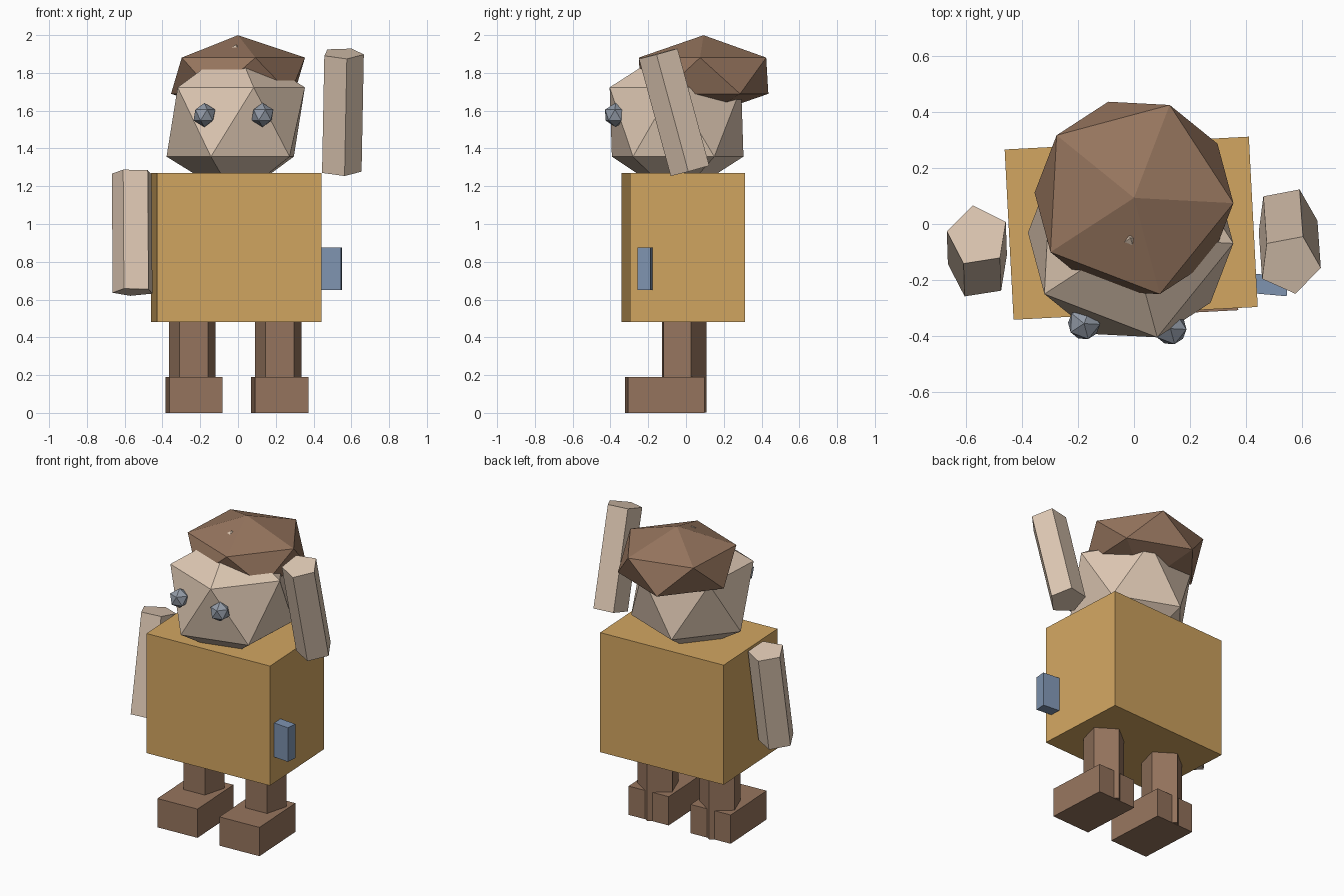
import bpy, bmesh
from math import radians, cos, sin, pi
from mathutils import Matrix, Vector

cube = bpy.data.objects.get("Cube")
if cube:
    bpy.data.objects.remove(cube, do_unlink=True)


def material(name, r, g, b):
    """Flat colour given as 0-255 sRGB, stored linear."""
    rgba = tuple((c / 255 / 12.92) if c < 10 else ((c / 255 + 0.055) / 1.055) ** 2.4
                 for c in (r, g, b)) + (1.0,)
    mat = bpy.data.materials.new(name)
    mat.use_nodes = True
    mat.diffuse_color = rgba
    mat.node_tree.nodes["Principled BSDF"].inputs["Base Color"].default_value = rgba
    return mat


TAN = material("tan_cloth", 210, 166, 97)
SKIN = material("pale_skin", 222, 200, 179)
BROWN = material("brown", 150, 117, 94)
GREY = material("eye_grey", 146, 154, 166)
BLUE = material("blue", 126, 147, 176)


def finish(name, bm, mat):
    bmesh.ops.recalc_face_normals(bm, faces=bm.faces)
    mesh = bpy.data.meshes.new(name)
    bm.to_mesh(mesh)
    bm.free()
    mesh.materials.append(mat)
    obj = bpy.data.objects.new(name, mesh)
    bpy.context.scene.collection.objects.link(obj)
    return obj


def box(name, mat, centre, size, turn):
    bm = bmesh.new()
    bmesh.ops.create_cube(bm, size=1)
    obj = finish(name, bm, mat)
    obj.location, obj.scale = centre, size
    obj.rotation_euler.z = radians(turn)
    return obj


def ico(name, mat, centre, radius, turn, flat=1.0):
    bm = bmesh.new()
    bmesh.ops.create_icosphere(bm, subdivisions=1, radius=radius)
    obj = finish(name, bm, mat)
    obj.location, obj.scale = centre, (1, 1, flat)
    obj.rotation_euler.z = radians(turn)
    return obj


def limb(name, mat, bottom, top, radius, phase):
    """Five-sided prism between two points, first corner at angle phase."""
    bottom, top = Vector(bottom), Vector(top)
    axis = top - bottom
    bm = bmesh.new()
    ring = [bm.verts.new((radius * cos(radians(phase) + i * 2 * pi / 5),
                          radius * sin(radians(phase) + i * 2 * pi / 5), 0)) for i in range(5)]
    cap = bm.faces.new(ring)
    new = bmesh.ops.extrude_face_region(bm, geom=[cap], use_keep_orig=True)["geom"]
    bmesh.ops.translate(bm, verts=[v for v in new if isinstance(v, bmesh.types.BMVert)],
                        vec=(0, 0, axis.length))
    tilt = Vector((0, 0, 1)).rotation_difference(axis).to_matrix().to_4x4()
    bm.transform(Matrix.Translation(bottom) @ tilt)
    return finish(name, bm, mat)


# Torso, with a small block on the left hip
box("torso", TAN, (-0.01, -0.015, 0.875), (0.872, 0.608, 0.79), 3)
box("hip_block", BLUE, (0.448, -0.214, 0.763), (0.2, 0.07, 0.225), -5)

# Legs and feet
for side, leg_x, foot_x in (("right", -0.24, -0.233), ("left", 0.215, 0.22)):
    limb(side + "_leg", BROWN, (leg_x, -0.019, 0.002), (leg_x, -0.019, 0.52), 0.129, 93)
    box(side + "_foot", BROWN, (foot_x, -0.112, 0.095), (0.283, 0.406, 0.19), 3)

# Arms: right one hangs, left one is raised
limb("right_arm", SKIN, (-0.553, -0.16, 0.64), (-0.557, -0.043, 1.27), 0.112, 99)
limb("left_arm", SKIN, (0.543, 0.025, 1.283), (0.555, -0.143, 1.903), 0.112, 65)

# Head, hair and eyes
ico("head", SKIN, (-0.012, -0.05, 1.54), 0.41, -3)
ico("hair", BROWN, (0, 0.093, 1.785), 0.397, -3, 0.54)
ico("right_eye", GREY, (-0.178, -0.355, 1.577), 0.064, -3)
ico("left_eye", GREY, (0.13, -0.373, 1.577), 0.064, -3)
